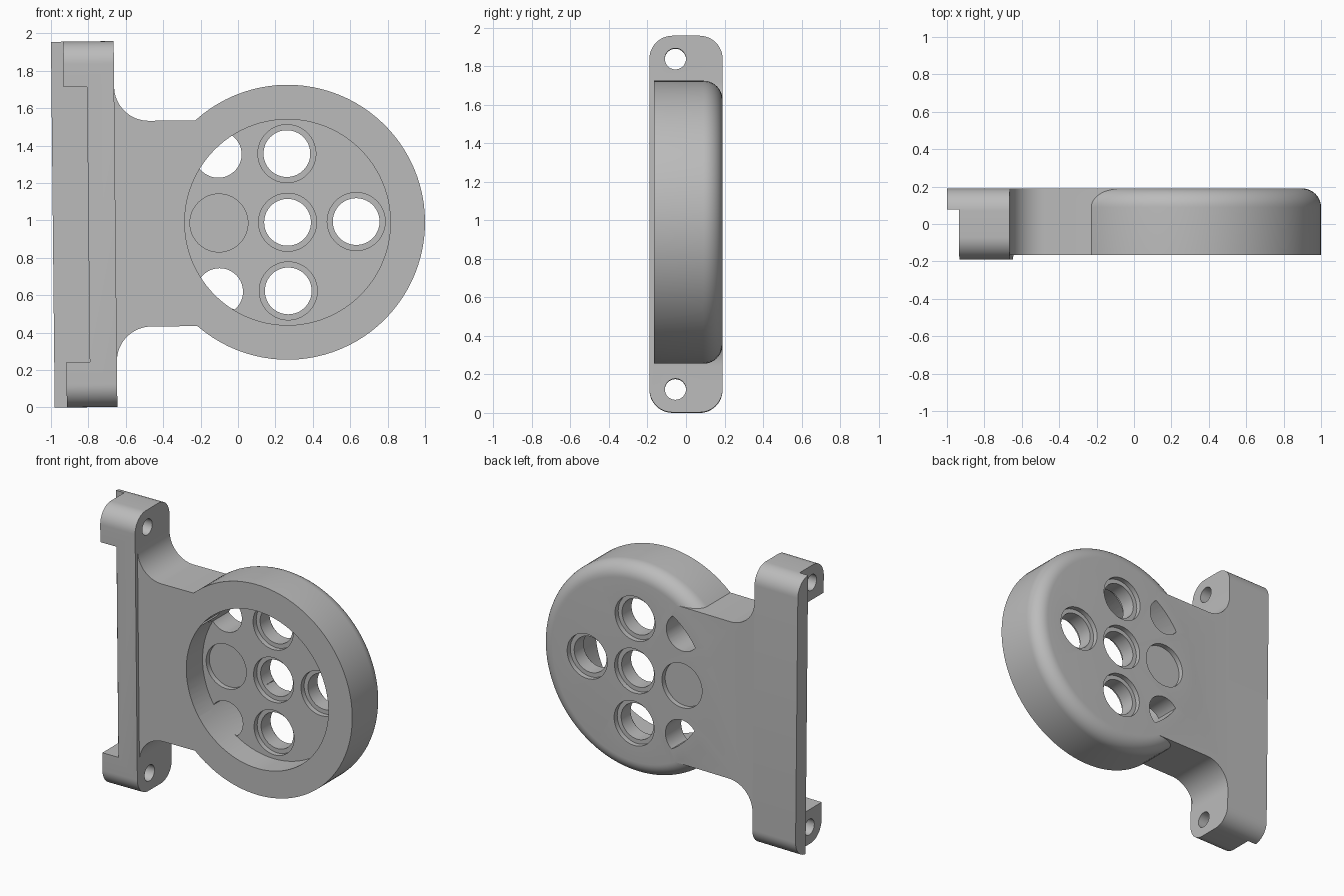
import bpy, bmesh, math
from mathutils import Matrix, Vector

cube = bpy.data.objects.get("Cube")
if cube:
    bpy.data.objects.remove(cube, do_unlink=True)

FRONT, BACK = -0.165, 0.19      # depth range of the arm and ring
BAR_FRONT = -0.19
MID = 0.994                     # mid height
HUB = 0.265                     # ring centre in x
RING_R, CAVITY_R, FLOOR = 0.735, 0.55, 0.015
HOLE_R, RECESS_R, RECESS = 0.125, 0.155, 0.035
SPACING = 0.367

grey = bpy.data.materials.new("plain grey")
grey.use_nodes = True
grey.diffuse_color = (0.5, 0.5, 0.5, 1)
grey.node_tree.nodes["Principled BSDF"].inputs["Base Color"].default_value = (0.5, 0.5, 0.5, 1)


def finish(name, bm):
    bmesh.ops.recalc_face_normals(bm, faces=bm.faces)
    mesh = bpy.data.meshes.new(name)
    bm.to_mesh(mesh)
    bm.free()
    mesh.materials.append(grey)
    obj = bpy.data.objects.new(name, mesh)
    bpy.context.collection.objects.link(obj)
    return obj


def prism(name, points, direction):
    """Extrude a closed outline along a direction."""
    bm = bmesh.new()
    face = bm.faces.new([bm.verts.new(p) for p in points])
    ext = bmesh.ops.extrude_face_region(bm, geom=[face])
    verts = [v for v in ext["geom"] if isinstance(v, bmesh.types.BMVert)]
    bmesh.ops.translate(bm, verts=verts, vec=Vector(direction))
    return finish(name, bm)


def box(name, x0, x1, y0, y1, z0, z1):
    return prism(name, [(x0, y0, z0), (x1, y0, z0), (x1, y1, z0), (x0, y1, z0)],
                 (0, 0, z1 - z0))


def arc(cx, cy, r, start, end, steps):
    return [(cx + r * math.cos(math.radians(start + (end - start) * i / steps)),
             cy + r * math.sin(math.radians(start + (end - start) * i / steps)))
            for i in range(steps + 1)]


def disc_y(name, x, z, r, y0, y1, steps=64):
    """Cylinder lying along y."""
    outline = arc(x, z, r, 0, 360, steps)[:-1]
    return prism(name, [(a, y0, b) for a, b in outline], (0, y1 - y0, 0))


def combine(target, tool, operation):
    """Boolean the tool into the target and remove the tool."""
    tool.hide_render = True
    mod = target.modifiers.new("combine", "BOOLEAN")
    mod.operation, mod.solver, mod.object = operation, "EXACT", tool
    with bpy.context.temp_override(object=target, active_object=target):
        bpy.ops.object.modifier_apply(modifier=mod.name)
    bpy.data.objects.remove(tool, do_unlink=True)


# Ring body with a rounded back edge, turned about the y axis
profile = [(0, FRONT), (RING_R, FRONT)]
profile += arc(RING_R - 0.1, BACK - 0.1, 0.1, 0, 90, 10) + [(0, BACK)]
bm = bmesh.new()
verts = [bm.verts.new((r, y, 0)) for r, y in profile]
edges = [bm.edges.new(pair) for pair in zip(verts, verts[1:])]
bmesh.ops.spin(bm, geom=verts + edges, cent=(0, 0, 0), axis=(0, 1, 0),
               angle=math.tau, steps=96, use_duplicate=False)
bmesh.ops.remove_doubles(bm, verts=bm.verts, dist=1e-4)
bmesh.ops.translate(bm, verts=bm.verts, vec=(HUB, 0, MID))
body = finish("mounting_bracket", bm)

# Arm with concave fillets where it meets the bar
fillet = arc(-0.47, 0.55 + 0.185, 0.185, 180, 270, 16)
upper = [(-0.75, 0.735)] + fillet + [(HUB, 0.55)]
outline = upper + [(x, -z) for x, z in reversed(upper)]
arm = prism("arm", [(x, FRONT, MID + z) for x, z in outline], (0, BACK - FRONT, 0))
combine(body, arm, "UNION")

# Upright bar with rounded corners
R, HALF = 0.12, 0.978
corners = []
for i, (sy, sz) in enumerate([(1, 1), (-1, 1), (-1, -1), (1, -1)]):
    corners += arc(sy * (BACK - R), MID + sz * (HALF - R), R, i * 90, i * 90 + 90, 12)
bar = prism("bar", [(-0.99, y, z) for y, z in corners], (0.335, 0, 0))
# Step that leaves the thin rear lip, then the long notch between end blocks
combine(bar, box("lip_step", -1.1, -0.925, -0.3, 0.078, -0.1, 2.1), "DIFFERENCE")
combine(bar, box("notch", -1.05, -0.8, -0.3, 0.078, MID - 0.735, MID + 0.735), "DIFFERENCE")
# Screw holes through the end blocks
for side in (-1, 1):
    circle = arc(-0.055, MID + side * 0.858, 0.055, 0, 360, 32)[:-1]
    screw = prism("screw_hole", [(-1.2, y, z) for y, z in circle], (0.7, 0, 0))
    combine(bar, screw, "DIFFERENCE")
combine(body, bar, "UNION")

# Round cavity open to the front
combine(body, disc_y("cavity", HUB, MID, CAVITY_R, -0.4, FLOOR, 96), "DIFFERENCE")

# Five through holes, recessed on both sides
for dx, dz in [(0, 0), (1, 0), (-1, 0), (0, 1), (0, -1)]:
    x, z = HUB + dx * SPACING, MID + dz * SPACING
    combine(body, disc_y("hole", x, z, HOLE_R, -0.05, 0.4), "DIFFERENCE")
    for y0, y1 in [(-0.05, FLOOR + RECESS), (BACK - RECESS, 0.4)]:
        combine(body, disc_y("recess", x, z, RECESS_R, y0, y1), "DIFFERENCE")

# Two part holes trimmed by the cavity wall
for dz in (-1, 1):
    cut = disc_y("part_hole", HUB - SPACING, MID + dz * SPACING, HOLE_R, -0.05, 0.4)
    combine(cut, disc_y("trim", HUB, MID, CAVITY_R, -0.3, 0.5, 96), "INTERSECT")
    combine(body, cut, "DIFFERENCE")

# The whole part leans slightly
pivot = Vector((0, 0, MID))
body.data.transform(Matrix.Translation(pivot) @ Matrix.Rotation(-0.0102, 4, "Y")
                    @ Matrix.Translation(-pivot))
low = min(v.co.z for v in body.data.vertices)
body.data.transform(Matrix.Translation((0, 0, -low)))

bpy.ops.object.select_all(action="DESELECT")
body.select_set(True)
bpy.context.view_layer.objects.active = body
bpy.ops.object.shade_smooth_by_angle(angle=math.radians(30))
